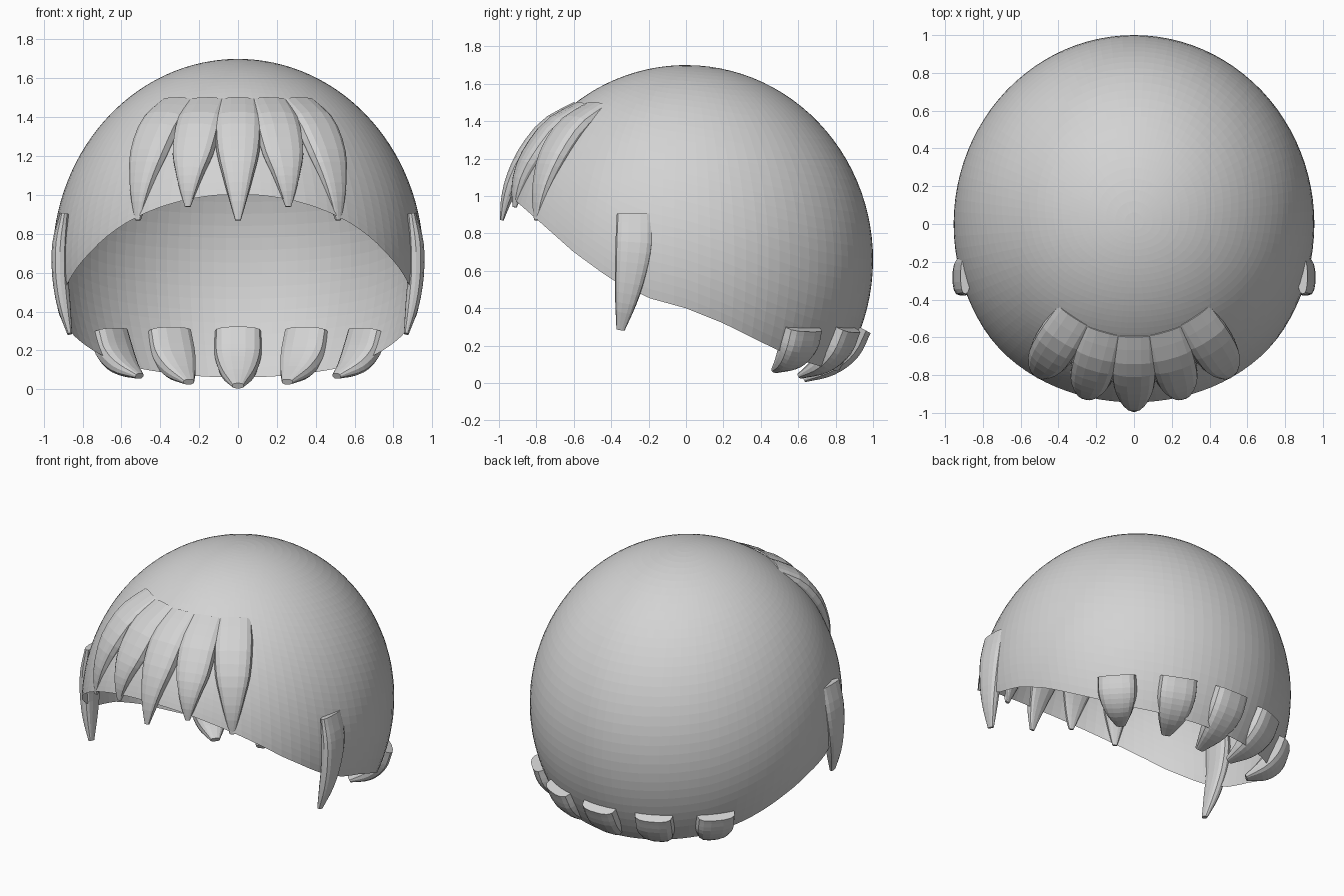
import bpy, bmesh, math
from mathutils import Vector

if "Cube" in bpy.data.objects:
    bpy.data.objects.remove(bpy.data.objects["Cube"])

mat = bpy.data.materials.new("light_grey")
mat.diffuse_color = (0.65, 0.65, 0.65, 1)
mat.use_nodes = True
mat.node_tree.nodes["Principled BSDF"].inputs["Base Color"].default_value = mat.diffuse_color
RX, RY, RZ, CZ = 0.955, 1.0, 1.04, 0.66


def finish(name, bm, recalc=True):
    if recalc:
        bmesh.ops.recalc_face_normals(bm, faces=bm.faces)
    me = bpy.data.meshes.new(name)
    bm.to_mesh(me)
    bm.free()
    me.materials.append(mat)
    ob = bpy.data.objects.new(name, me)
    bpy.context.collection.objects.link(ob)
    return ob


def spline(rows, t):
    """Catmull-Rom through equal-length rows, t in 0..1"""
    n = len(rows) - 1
    i = min(int(t * n), n - 1)
    u = t * n - i
    p1, p2 = rows[i], rows[i + 1]
    p0 = rows[i - 1] if i else [2 * a - b for a, b in zip(p1, p2)]
    p3 = rows[i + 2] if i + 2 <= n else [2 * b - a for a, b in zip(p1, p2)]
    return [0.5 * (2 * b + (c - a) * u + (2 * a - 5 * b + 4 * c - d) * u * u
                   + (3 * b - a - 3 * c + d) * u ** 3)
            for a, b, c, d in zip(p0, p1, p2, p3)]


# Hair cap: open ellipsoid shell trimmed along a sloping hairline
HAIRLINE = [(-1.0, 1.02), (-0.94, 1.0), (-0.78, 0.86), (-0.6, 0.70), (-0.4, 0.555),
            (-0.2, 0.455), (0, 0.40), (0.2, 0.32), (0.4, 0.22), (0.6, 0.125), (0.82, 0.06), (1.0, 0.05)]


def hairline(y):
    for (y0, z0), (y1, z1) in zip(HAIRLINE, HAIRLINE[1:]):
        if y <= y1:
            return z0 + (z1 - z0) * (y - y0) / (y1 - y0)
    return HAIRLINE[-1][1]


def on_cap(a, th):
    return Vector((RX * math.sin(th) * math.sin(a), -RY * math.sin(th) * math.cos(a),
                   CZ + RZ * math.cos(th)))


def build_cap(segs=96, rings=36):
    bm = bmesh.new()
    top = bm.verts.new((0, 0, CZ + RZ))
    cols = []
    for s in range(segs):
        a = 2 * math.pi * s / segs
        lo, hi = 0.0, math.pi
        for _ in range(30):
            mid = (lo + hi) / 2
            p = on_cap(a, mid)
            if p.z > hairline(p.y):
                lo = mid
            else:
                hi = mid
        cols.append([bm.verts.new(on_cap(a, lo * r / rings)) for r in range(1, rings + 1)])
    for s in range(segs):
        c, d = cols[s], cols[(s + 1) % segs]
        bm.faces.new((top, c[0], d[0]))
        for r in range(rings - 1):
            bm.faces.new((c[r], c[r + 1], d[r + 1], d[r]))
    finish("hair_cap", bm, recalc=False)


# Hair lock: tapered rounded sweep; rows are (x, y, z, width, thickness)
def lock(name, rows, side, rings=12, sides=14, power=0.75):
    bm = bmesh.new()
    loops = []
    for k in range(rings + 1):
        t = k / rings
        v = spline(rows, t)
        a = spline(rows, max(t - 0.02, 0))
        b = spline(rows, min(t + 0.02, 1))
        tan = (Vector(b[:3]) - Vector(a[:3])).normalized()
        w = (side - tan * side.dot(tan)).normalized()
        n = w.cross(tan)
        loop = []
        for j in range(sides):
            q = 2 * math.pi * j / sides
            c, s = math.cos(q), math.sin(q)
            c = math.copysign(abs(c) ** power, c)
            s = math.copysign(abs(s) ** power, s)
            loop.append(bm.verts.new(Vector(v[:3]) + w * c * v[3] / 2 + n * s * v[4] / 2))
        loops.append(loop)
    for l0, l1 in zip(loops, loops[1:]):
        for j in range(sides):
            bm.faces.new((l0[j], l0[(j + 1) % sides], l1[(j + 1) % sides], l1[j]))
    bm.faces.new(loops[0])
    bm.faces.new(loops[-1])
    finish(name, bm)


def radial_lock(name, deg, rows):
    """rows are (radius, z, width, thickness) in the plane at azimuth deg from the front"""
    a = math.radians(deg)
    pts = [(RX * r * math.sin(a), -r * math.cos(a), z, w, t) for r, z, w, t in rows]
    lock(name, pts, Vector((math.cos(a), math.sin(a), 0)))


build_cap()

# Fringe: five locks over the forehead
for i, (deg, tip_r, tip_z) in enumerate([(-34, 0.965, 0.87), (-16.5, 0.955, 0.94), (0, 0.985, 0.87),
                                         (16.5, 0.955, 0.94), (34, 0.965, 0.87)]):
    d = tip_z - 0.87
    radial_lock(f"fringe_lock_{i + 1}", deg, [
        (0.575, 1.465, 0.22, 0.09), (0.735, 1.365, 0.24, 0.11), (0.85, 1.22, 0.22, 0.11),
        (0.92 - (0.985 - tip_r) * 0.4, 1.09 + d * 0.4, 0.155, 0.09),
        (0.96 - (0.985 - tip_r) * 0.7, 0.98 + d * 0.7, 0.095, 0.06), (tip_r, tip_z, 0.03, 0.02)])

# Sideburns: one long lock on each side
for sx, label in ((1, "right"), (-1, "left")):
    rows = [(0.893, -0.275, 0.905, 0.19, 0.05), (0.914, -0.277, 0.75, 0.20, 0.085),
            (0.915, -0.295, 0.59, 0.17, 0.085), (0.896, -0.322, 0.43, 0.115, 0.07),
            (0.866, -0.35, 0.285, 0.045, 0.025)]
    lock(f"sideburn_{label}", [(sx * r[0], *r[1:]) for r in rows], Vector((0, 1, 0)))

# Nape: five curved locks round the back
for i, (deg, dr, dz) in enumerate([(-48, 0.085, 0.05), (-23.5, 0.035, 0.02), (0, 0, 0),
                                   (23.5, 0.035, 0.02), (48, 0.085, 0.05)]):
    radial_lock(f"nape_lock_{i + 1}", 180 + deg, [
        (0.935, 0.295, 0.24, 0.12), (0.87 + dr * 0.3, 0.175 + dz * 0.4, 0.24, 0.125),
        (0.765 + dr * 0.7, 0.085 + dz * 0.7, 0.18, 0.10), (0.63 + dr, 0.018 + dz, 0.06, 0.03)])
